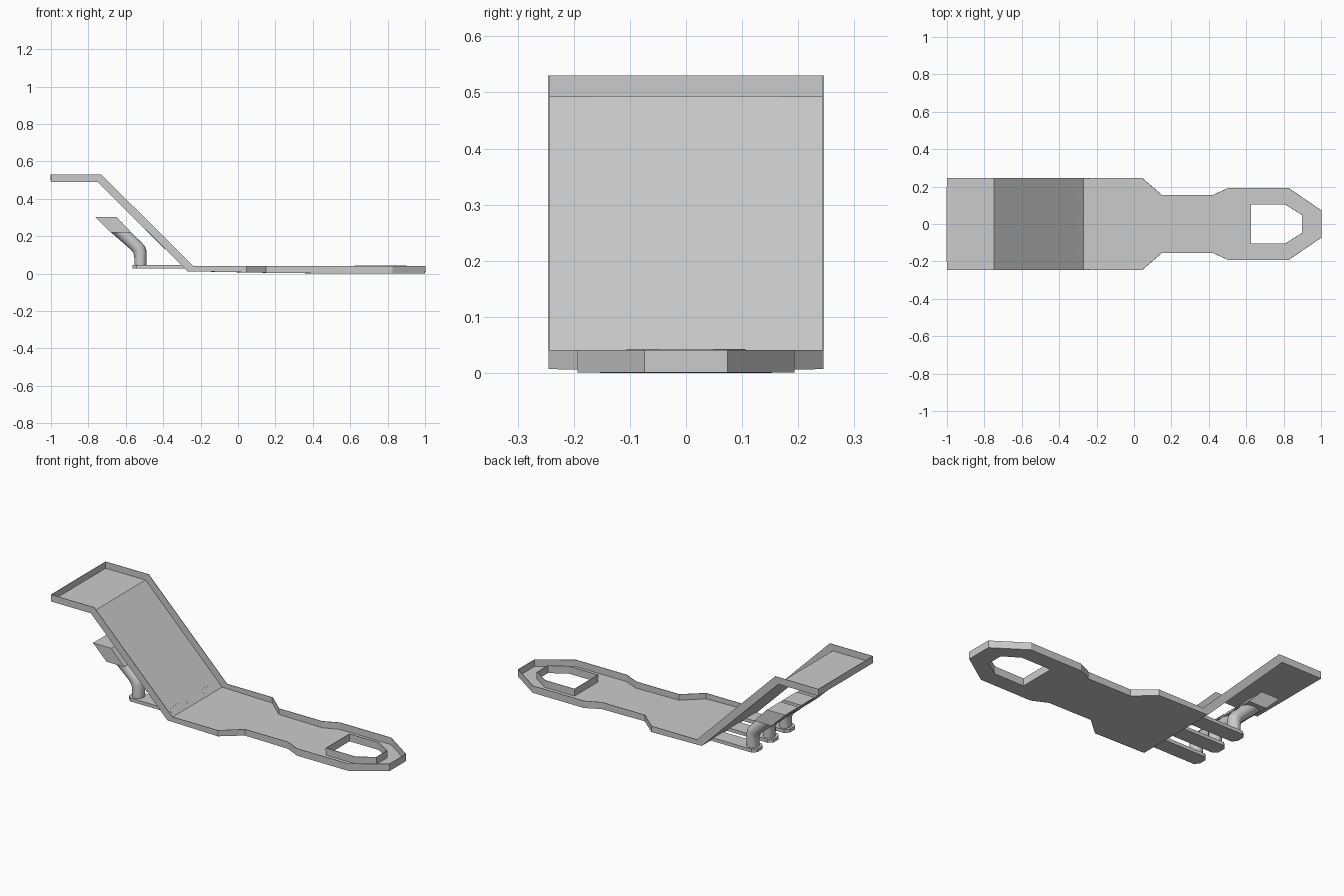
import bpy, bmesh, math

if "Cube" in bpy.data.objects:
    bpy.data.objects.remove(bpy.data.objects["Cube"])


def finish(bm, name, smooth=False):
    bmesh.ops.remove_doubles(bm, verts=bm.verts, dist=0.0005)
    bmesh.ops.recalc_face_normals(bm, faces=bm.faces)
    me = bpy.data.meshes.new(name)
    bm.to_mesh(me)
    bm.free()
    ob = bpy.data.objects.new(name, me)
    bpy.context.collection.objects.link(ob)
    if smooth:
        bpy.ops.object.select_all(action='DESELECT')
        ob.select_set(True)
        bpy.context.view_layer.objects.active = ob
        bpy.ops.object.shade_smooth_by_angle(angle=math.radians(35))
    return ob


def prism(name, profile, y0, y1):
    """Extrude an xz profile along y."""
    bm = bmesh.new()
    a = [bm.verts.new((x, y0, z)) for x, z in profile]
    b = [bm.verts.new((x, y1, z)) for x, z in profile]
    bm.faces.new(a)
    bm.faces.new(b)
    for i in range(len(a)):
        j = (i + 1) % len(a)
        bm.faces.new((a[i], a[j], b[j], b[i]))
    return finish(bm, name)


# Stepped tray: stations of (floor x, floor z, rim x, rim z, half width)
F = 0.0015
stations = [
    (-1.0, 0.492, -1.0, 0.53, 0.244),
    (-0.75, 0.492, -0.73, 0.53, 0.244),
    (-0.27, 0.014, -0.24, 0.041, 0.244),
    (0.045, 0.008, 0.045, 0.041, 0.244),
    (0.15, 0.006, 0.15, 0.041, 0.153),
    (0.42, 0.003, 0.42, 0.041, 0.153),
    (0.505, F, 0.505, 0.041, 0.192),
    (0.825, F, 0.825, 0.041, 0.192),
    (1.0, F, 1.0, 0.041, 0.073),
]
hole = [(0.625, 0.105), (0.81, 0.105), (0.9, 0.048)]

bm = bmesh.new()
V = bm.verts.new
for s in (1, -1):
    low = [V((x, s * w, z)) for x, z, _, _, w in stations]
    rim = [V((x, s * w, z)) for _, _, x, z, w in stations]
    mid = [V((x, 0, z)) for x, z, _, _, w in stations]
    mid_rim = [V((x, 0, z)) for _, _, x, z, w in stations]
    h_low = [V((x, s * y, F)) for x, y in hole]
    h_rim = [V((x, s * y, 0.043)) for x, y in hole]
    # Side walls and floor
    for i in range(8):
        bm.faces.new((low[i], low[i + 1], rim[i + 1], rim[i]))
    for i in range(6):
        bm.faces.new((low[i], low[i + 1], mid[i + 1], mid[i]))
    # End walls
    for i in (0, 8):
        bm.faces.new((low[i], mid[i], mid_rim[i], rim[i]))
    # Floor around the opening, and the collar of the opening
    ends = [V((hole[0][0], 0, F)), V((hole[2][0], 0, F))]
    tops = [V((hole[0][0], 0, 0.043)), V((hole[2][0], 0, 0.043))]
    bm.faces.new((mid[6], low[6], h_low[0], ends[0]))
    bm.faces.new((low[6], low[7], h_low[1], h_low[0]))
    bm.faces.new((low[7], low[8], h_low[2], h_low[1]))
    bm.faces.new((low[8], mid[8], ends[1], h_low[2]))
    ring_l = [ends[0]] + h_low + [ends[1]]
    ring_t = [tops[0]] + h_rim + [tops[1]]
    for i in range(4):
        bm.faces.new((ring_l[i], ring_l[i + 1], ring_t[i + 1], ring_t[i]))
bmesh.ops.remove_doubles(bm, verts=bm.verts, dist=0.0005)
bmesh.ops.dissolve_limit(bm, angle_limit=0.005, verts=bm.verts, edges=bm.edges)
tray = finish(bm, "stepped_tray")
mod = tray.modifiers.new("thickness", 'SOLIDIFY')
mod.thickness = 0.003
mod.offset = 0

# Three fingers, each with a bent post and a slanted pad
for n, y in enumerate((-0.145, 0, 0.145), 1):
    # Finger bar with a chamfered tip
    bm = bmesh.new()
    w, c = 0.045, 0.022
    outline = [(-0.28, -w), (-0.28, w), (-0.565 + c, w), (-0.565, w - c),
               (-0.565, c - w), (-0.565 + c, -w)]
    lo = [bm.verts.new((px, y + py, 0.027)) for px, py in outline]
    hi = [bm.verts.new((px - (0.02 if px > -0.3 else 0), y + py, 0.046))
          for px, py in outline]
    bm.faces.new(lo)
    bm.faces.new(hi)
    for i in range(6):
        j = (i + 1) % 6
        bm.faces.new((lo[i], lo[j], hi[j], hi[i]))
    finish(bm, f"finger_{n}")

    # Bent round post: each section is given by its left and right edge points
    edges = [((-0.553, 0.04), (-0.49, 0.04)), ((-0.555, 0.095), (-0.49, 0.125)),
             ((-0.56, 0.112), (-0.497, 0.145)), ((-0.575, 0.13), (-0.511, 0.162)),
             ((-0.68, 0.222), (-0.572, 0.222))]
    bm = bmesh.new()
    rings = []
    for (lx, lz), (rx, rz) in edges:
        ring = []
        for k in range(16):
            a = 2 * math.pi * k / 16
            t = 0.5 + 0.5 * math.cos(a)
            ring.append(bm.verts.new((lx + (rx - lx) * t, y + 0.036 * math.sin(a),
                                      lz + (rz - lz) * t)))
        rings.append(ring)
    for a, b in zip(rings, rings[1:]):
        for k in range(16):
            m = (k + 1) % 16
            bm.faces.new((a[k], a[m], b[m], b[k]))
    bm.faces.new(rings[0])
    bm.faces.new(rings[-1])
    finish(bm, f"post_{n}", smooth=True)

    # Slanted pad
    prism(f"pad_{n}", [(-0.68, 0.22), (-0.57, 0.22), (-0.65, 0.304), (-0.765, 0.304)],
          y - 0.06, y + 0.06)
